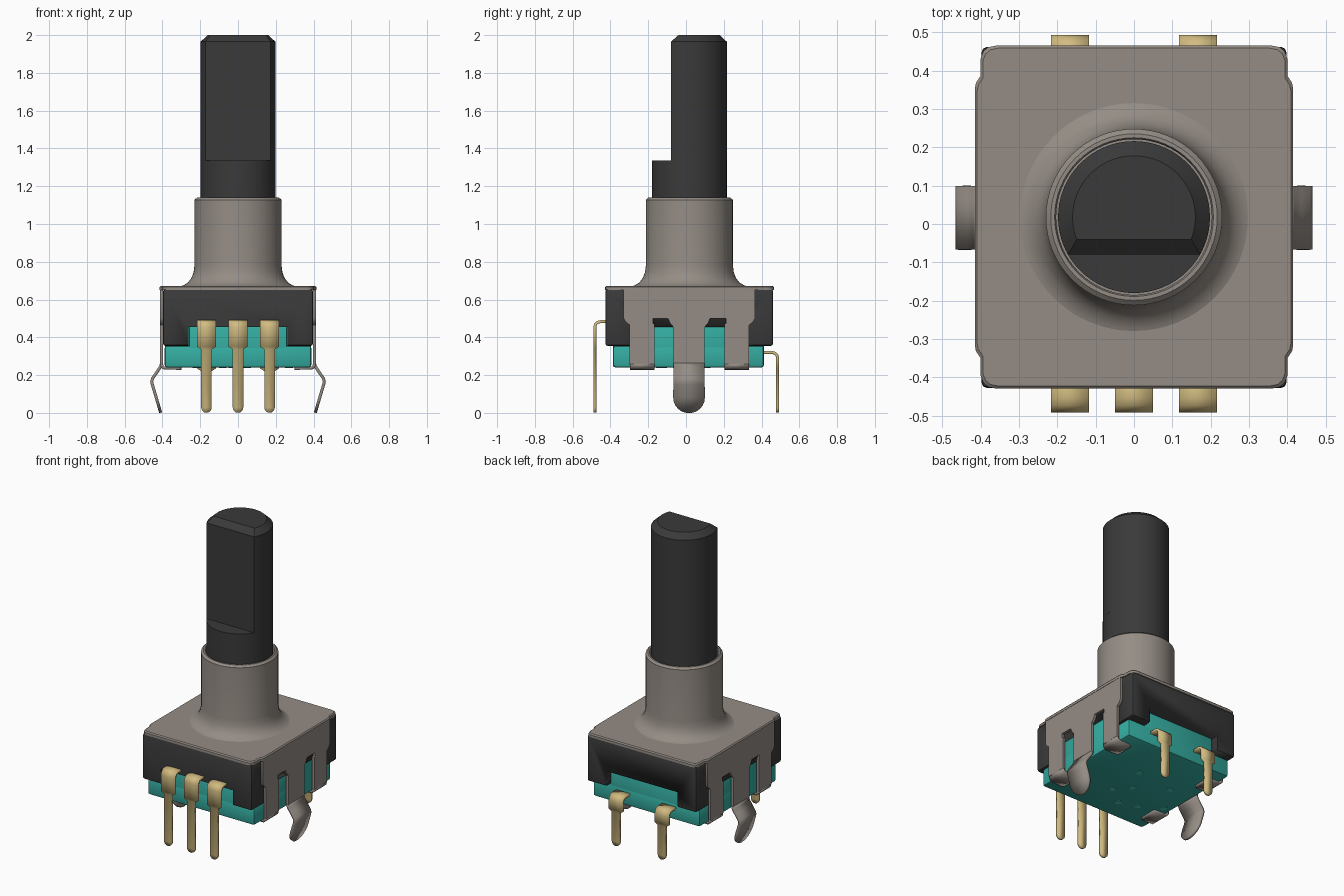
import bpy, bmesh, math
from mathutils import Vector

if "Cube" in bpy.data.objects:
    bpy.data.objects.remove(bpy.data.objects["Cube"])

CY = 0.018  # body and shaft centre along y


def material(name, rgb, metallic=0.0):
    m = bpy.data.materials.new(name)
    m.use_nodes = True
    m.diffuse_color = (*rgb, 1)
    m.node_tree.nodes["Principled BSDF"].inputs["Base Color"].default_value = (*rgb, 1)
    return m


METAL = material("warm grey metal", (0.30, 0.265, 0.235))
BLACK = material("charcoal plastic", (0.042, 0.042, 0.042))
TEAL = material("teal plastic", (0.035, 0.42, 0.36))
GOLD = material("pale gold", (0.64, 0.50, 0.22))
MINT = material("light teal", (0.08, 0.62, 0.54))


def finish(name, bm, mat, angle=35):
    bmesh.ops.recalc_face_normals(bm, faces=bm.faces)
    me = bpy.data.meshes.new(name)
    bm.to_mesh(me)
    bm.free()
    ob = bpy.data.objects.new(name, me)
    bpy.context.collection.objects.link(ob)
    me.materials.append(mat)
    bpy.ops.object.select_all(action='DESELECT')
    ob.select_set(True)
    bpy.context.view_layer.objects.active = ob
    bpy.ops.object.shade_smooth_by_angle(angle=math.radians(angle))
    return ob


def bevel(bm, width, segments=2):
    if width:
        bmesh.ops.bevel(bm, geom=bm.edges[:], offset=width, segments=segments,
                        affect='EDGES', profile=0.5)


def box(name, lo, hi, mat, width=0.0):
    bm = bmesh.new()
    bmesh.ops.create_cube(bm, size=1)
    for v in bm.verts:
        v.co = Vector([(a + b) / 2 + c * (b - a) for a, b, c in zip(lo, hi, v.co)])
    bevel(bm, width)
    return finish(name, bm, mat)


def prism(name, outline, place, a, b, mat):
    """Extrude a 2D outline between depths a and b."""
    bm = bmesh.new()
    loops = [[bm.verts.new(place(u, v, d)) for u, v in outline] for d in (a, b)]
    bridge(bm, loops)
    bm.faces.new(loops[0])
    bm.faces.new(loops[1])
    return finish(name, bm, mat)


def bridge(bm, loops):
    for p, q in zip(loops, loops[1:]):
        for i in range(len(p)):
            j = (i + 1) % len(p)
            bm.faces.new((p[i], p[j], q[j], q[i]))


def lathe(name, profile, mat, n=64, cap=False):
    bm = bmesh.new()
    loops = [[bm.verts.new((r * math.cos(2 * math.pi * i / n),
                            CY + r * math.sin(2 * math.pi * i / n), z))
              for i in range(n)] for r, z in profile]
    bridge(bm, loops)
    if cap:
        bm.faces.new(loops[0])
        bm.faces.new(loops[-1])
    return finish(name, bm, mat)


def strip(name, path, place, mat, thick=0.016):
    """Bent sheet-metal strip from (u, z, half width) stations."""
    bm = bmesh.new()
    rows = [[bm.verts.new(place(u, z, s * w)) for s in (-1, 1)] for u, z, w in path]
    for p, q in zip(rows, rows[1:]):
        bm.faces.new((p[0], p[1], q[1], q[0]))
    ob = finish(name, bm, mat)
    mod = ob.modifiers.new("Thickness", 'SOLIDIFY')
    mod.thickness = thick
    mod.offset = 0
    return ob


# Rotary shaft: round lower part, D-shaped upper part with chamfered tip
R = 0.198
lathe("shaft_base", [(R, 0.9), (R, 1.335)], BLACK, cap=True)
bm = bmesh.new()
loops = []
for r, flat, z in [(R, 0.098, 1.335), (R, 0.098, 1.965), (0.16, 0.058, 2.0)]:
    a = math.asin(flat / r)
    loops.append([bm.verts.new((r * math.cos(t), CY + r * math.sin(t), z))
                  for t in (-a + (math.pi + 2 * a) * i / 48 for i in range(49))])
bridge(bm, loops)
bm.faces.new(loops[-1])
finish("shaft_flat", bm, BLACK, 25)

# Bushing with flared foot
lathe("bushing", [(0.315, 0.668), (0.29, 0.675), (0.265, 0.69), (0.246, 0.715),
                  (0.235, 0.745), (0.23, 0.785), (0.23, 1.128), (0.217, 1.14),
                  (0.207, 1.14), (0.203, 1.13), (0.203, 0.95)], METAL)

# Top plate: stepped outline with chamfered corners, mirrored four ways
quarter = [(0.415, 0.335), (0.412, 0.35), (0.40, 0.368), (0.40, 0.413),
           (0.393, 0.432), (0.38, 0.443), (0.36, 0.447)]
half = quarter + [(-x, y) for x, y in reversed(quarter)]
outline = half + [(-x, -y) for x, y in half]
bm = bmesh.new()
rings = [[bm.verts.new((x * s, CY + y * s, z)) for x, y in outline]
         for s, z in [(1, 0.65), (1, 0.666), (0.985, 0.673)]]
bridge(bm, rings)
bm.faces.new(rings[0])
bm.faces.new(rings[-1])
finish("top_plate", bm, METAL)

# Dark housing with notches cut through both directions
housing = box("housing", (-0.397, -0.427, 0.355), (0.397, 0.461, 0.655), BLACK, 0.012)
for lo, hi in [((-0.262, -1, 0.2), (0.262, 1, 0.456)),
               ((-1, -0.2, 0.2), (1, 0.236, 0.456))]:
    cutter = box("notch_cutter", lo, hi, BLACK)
    cutter.hide_render = True
    mod = housing.modifiers.new("Notch", 'BOOLEAN')
    mod.object = cutter
    mod.operation = 'DIFFERENCE'
    mod.solver = 'EXACT'
    bpy.context.view_layer.objects.active = housing
    bpy.ops.object.modifier_apply(modifier=mod.name)
    bpy.data.objects.remove(cutter)

# Teal base: full lower slab and raised cross filling the notches
box("base_slab", (-0.388, -0.387, 0.24), (0.388, 0.413, 0.356), TEAL, 0.014)
box("base_rise_front_back", (-0.26, -0.386, 0.25), (0.26, 0.412, 0.457), TEAL, 0.008)
box("base_rise_sides", (-0.386, -0.198, 0.25), (0.386, 0.234, 0.457), TEAL, 0.008)

# Round marks on the underside
for i, (x, y) in enumerate([(0.05, 0.11), (-0.03, -0.05), (-0.2, -0.2), (-0.33, -0.12),
                            (-0.22, 0.07), (0.05, -0.14), (0.27, -0.12), (-0.08, -0.24)]):
    bm = bmesh.new()
    bmesh.ops.create_cone(bm, cap_ends=True, segments=20, radius1=0.02, radius2=0.02, depth=0.004)
    bmesh.ops.translate(bm, verts=bm.verts, vec=(x, y, 0.2395))
    finish(f"base_mark_{i + 1}", bm, MINT)

# Metal side walls, bent feet and spring clips
wall = [(-0.33, 0.66), (-0.33, 0.50), (-0.318, 0.48), (-0.298, 0.465), (-0.298, 0.26),
        (-0.166, 0.26), (-0.166, 0.47), (-0.175, 0.475), (-0.175, 0.50), (-0.095, 0.50),
        (-0.085, 0.475), (-0.067, 0.455), (-0.067, 0.26), (0.099, 0.26), (0.099, 0.455),
        (0.117, 0.475), (0.127, 0.50), (0.212, 0.50), (0.212, 0.475), (0.203, 0.47),
        (0.203, 0.26), (0.333, 0.26), (0.333, 0.465), (0.353, 0.48), (0.365, 0.50),
        (0.365, 0.66)]
clip = [(0.405, 0.262, 0.083), (0.41, 0.245, 0.083), (0.43, 0.215, 0.083),
        (0.452, 0.183, 0.083), (0.457, 0.168, 0.083), (0.454, 0.152, 0.083)]
for i in range(7):  # rounded clip end
    t = math.pi / 2 * i / 6
    z = 0.083 * (1 - math.sin(t)) + 0.001
    clip.append((0.409 + 0.295 * z, z, 0.083 * math.cos(t) + 0.001))
foot = [(0.405, 0.262, 0.065), (0.402, 0.247, 0.065), (0.392, 0.238, 0.065),
        (0.315, 0.236, 0.065), (0.30, 0.236, 0.055)]
for side, s in (("left", 1), ("right", -1)):
    prism(f"side_wall_{side}", wall, lambda y, z, d: (s * d, y, z), 0.397, 0.413, METAL)
    strip(f"spring_clip_{side}", clip, lambda u, z, w: (s * u, 0.016 + w, z), METAL)
    for end, yc in (("front", -0.232), ("back", 0.268)):
        strip(f"foot_{side}_{end}", foot, lambda u, z, w: (s * u, yc + w, z), METAL)


# Terminal pins: wide shoulder bent downwards, narrow rounded leg
def pin(name, x, s, root, out, top, shoulder):
    path = [(root, top, 0.05), (out - 0.03, top, 0.05), (out - 0.014, top - 0.004, 0.05),
            (out - 0.004, top - 0.014, 0.05), (out, top - 0.03, 0.05),
            (out, shoulder, 0.05), (out, shoulder - 0.014, 0.028), (out, 0.028, 0.028),
            (out, 0.014, 0.024), (out, 0.005, 0.016), (out, 0.001, 0.006)]
    strip(name, path, lambda u, z, w: (x + w, s * u, z), GOLD)


for label, x in (("right", -0.167), ("centre", 0), ("left", 0.167)):
    pin(f"front_pin_{label}", x, -1, 0.375, 0.483, 0.483, 0.35)
    if x:
        pin(f"back_pin_{label}", x, 1, 0.40, 0.485, 0.32, 0.235)
